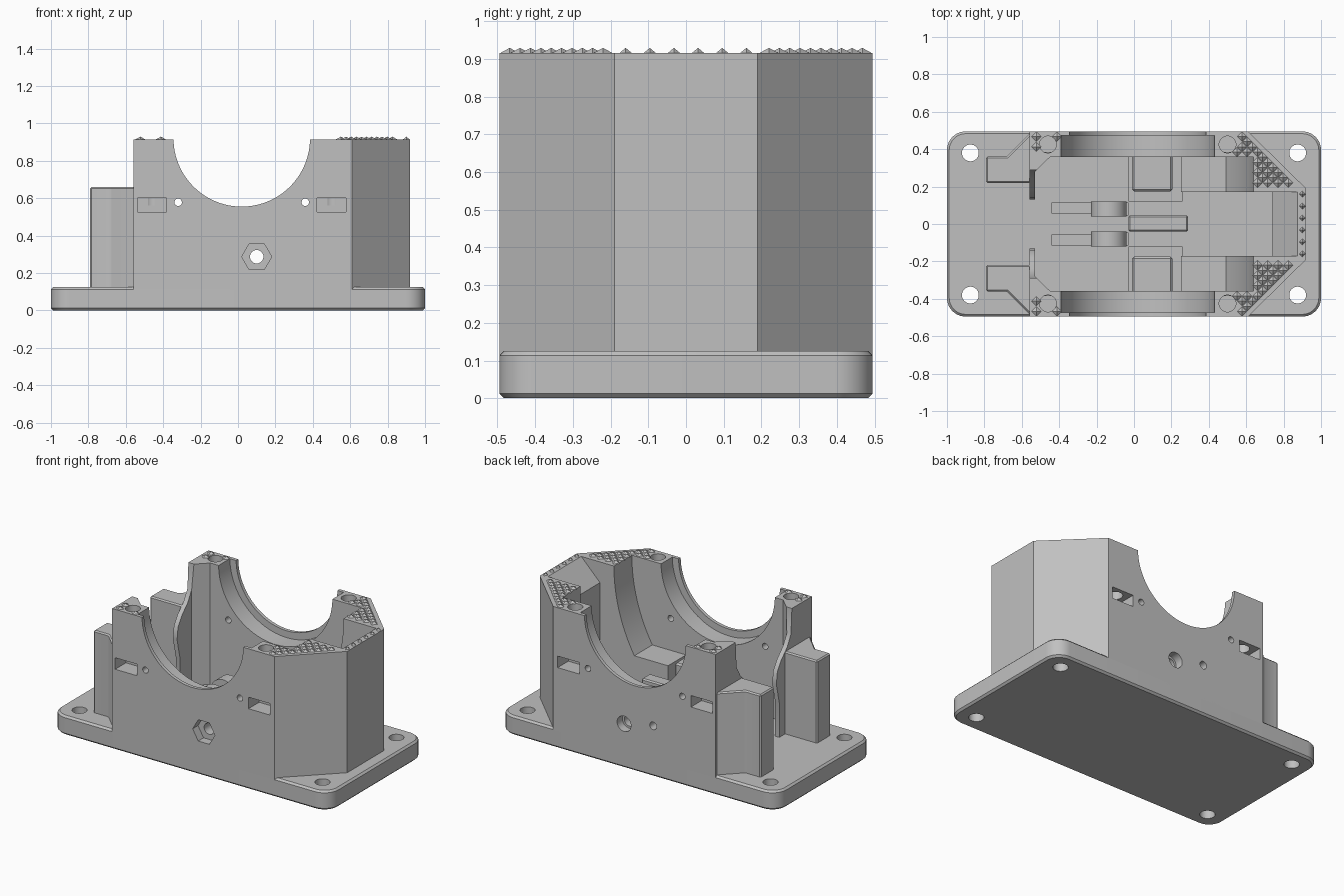
import bpy, bmesh, math
from mathutils import Vector

if "Cube" in bpy.data.objects:
    bpy.data.objects.remove(bpy.data.objects["Cube"], do_unlink=True)

GREY = bpy.data.materials.new("plain grey")
GREY.use_nodes = True
GREY.diffuse_color = (0.53, 0.53, 0.53, 1)
GREY.node_tree.nodes["Principled BSDF"].inputs["Base Color"].default_value = (0.53, 0.53, 0.53, 1)

WALL, INNER, TOP, FLOOR = 0.495, 0.357, 0.915, 0.125
BORE_X, BORE_Z = 0.02, 0.92
AXES = {"x": lambda a, b, t: (t, a, b), "y": lambda a, b, t: (a, t, b), "z": lambda a, b, t: (a, b, t)}
parts = []


def add_mesh(name, bm):
    bmesh.ops.recalc_face_normals(bm, faces=bm.faces)
    mesh = bpy.data.meshes.new(name)
    bm.to_mesh(mesh)
    bm.free()
    mesh.materials.append(GREY)
    ob = bpy.data.objects.new(name, mesh)
    bpy.context.collection.objects.link(ob)
    return ob


def prism(name, pts, axis, lo, hi, keep=False):
    """Extrude a closed outline along one axis."""
    bm = bmesh.new()
    a = [bm.verts.new(AXES[axis](p[0], p[1], lo)) for p in pts]
    b = [bm.verts.new(AXES[axis](p[0], p[1], hi)) for p in pts]
    bm.faces.new(a)
    bm.faces.new(b[::-1])
    n = len(pts)
    for i in range(n):
        bm.faces.new((a[i], b[i], b[(i + 1) % n], a[(i + 1) % n]))
    ob = add_mesh(name, bm)
    if keep:
        parts.append(ob)
    return ob


def arc(cx, cy, r, start=0, end=360, n=64):
    full = end - start == 360
    angles = [math.radians(start + (end - start) * i / n) for i in range(n if full else n + 1)]
    return [(cx + r * math.cos(t), cy + r * math.sin(t)) for t in angles]


def rect(x0, x1, y0, y1):
    return [(x0, y0), (x1, y0), (x1, y1), (x0, y1)]


def apply(ob, mod):
    bpy.context.view_layer.objects.active = ob
    bpy.ops.object.modifier_apply(modifier=mod.name)


def cut(ob, *cutter):
    tool = prism("cutter", *cutter)
    mod = ob.modifiers.new("cut", "BOOLEAN")
    mod.operation, mod.solver, mod.object = "DIFFERENCE", "EXACT", tool
    apply(ob, mod)
    bpy.data.objects.remove(tool, do_unlink=True)


def bevel(ob, width):
    mod = ob.modifiers.new("bevel", "BEVEL")
    mod.width, mod.segments, mod.limit_method = width, 1, "ANGLE"
    mod.angle_limit = math.radians(40)
    apply(ob, mod)


# base plate with rounded corners and four screw holes
outline = []
for sx, sy, start in ((1, 1, 0), (-1, 1, 90), (-1, -1, 180), (1, -1, 270)):
    outline += arc(sx * 0.9, sy * (WALL - 0.1), 0.1, start, start + 90, 10)
plate = prism("base_plate", outline, "z", 0, FLOOR, True)
bevel(plate, 0.012)
for x in (-0.875, 0.875):
    for y in (-0.38, 0.38):
        cut(plate, arc(x, y, 0.045, n=32), "z", -0.1, 0.3)

# housing with a tapered right end
body = prism("housing", [(-0.56, -WALL), (0.61, -WALL), (0.92, -0.19), (0.92, 0.19),
                         (0.61, WALL), (-0.56, WALL)], "z", 0.1, TOP, True)

# main chamber, raised shelf with curved wall, and narrow centre channel
cut(body, [(-0.53, -0.28), (-0.45, -INNER), (0.25, -INNER), (0.25, INNER),
           (-0.45, INNER), (-0.53, 0.28)], "z", 0, 1.1)
R = 1.08
curve = arc(0.64 - R, TOP, R, -30.3, 0, 14)
cut(body, [(0.2, 0.37)] + curve + [(0.64, 1.1), (0.2, 1.1)], "y", -INNER, INNER)
cut(body, [(0.2, 0), (0.74, 0), (0.74, 0.78), (0.88, 0.92), (0.88, 1.1), (0.2, 1.1)], "y", -0.172, 0.172)

# open end: wide at the top, curving in to a narrow slot
half = [(0.16, 0), (0.16, 0.35), (0.13, 0.48), (0.14, 0.56), (0.18, 0.62), (0.24, 0.68), (0.28, 0.75), (0.3, 1.1)]
cut(body, half + [(-y, z) for y, z in half[::-1]], "x", -0.7, -0.5)

# cross bore with a wider bearing seat inside the lips
cut(body, arc(BORE_X, BORE_Z, 0.365, n=96), "y", -0.6, 0.6)
cut(body, arc(BORE_X, BORE_Z, 0.41, n=96), "y", -0.473, 0.473)

# clamping bolt holes and nut slots in the four posts
for x in (-0.46, 0.5):
    for s in (-1, 1):
        cut(body, arc(x, s * 0.425, 0.045, n=32), "z", 0.56, 1.1)
        lo, hi = sorted((s * 0.385, s * 0.6))
        cut(body, rect(x - 0.078, x + 0.078, 0.525, 0.6), "y", lo, hi)

# small pin holes, shaft hole, hex pocket and rear counterbore
for x in (-0.32, 0.36):
    cut(body, arc(x, 0.578, 0.02, n=24), "y", -0.6, 0.6)
SHAFT = arc(0.1, 0.287, 0.036, n=32)
cut(body, SHAFT, "y", -0.6, 0.6)
cut(body, arc(0.1, 0.287, 0.08, n=6), "y", -0.6, -0.44)
cut(body, arc(0.1, 0.287, 0.05, n=32), "y", 0.44, 0.6)
cut(body, arc(-0.11, 0.33, 0.025, n=24), "y", 0.3, 0.6)

# mirrored fittings: end brackets, shaft bosses, floor steps, arms and rollers
for s, side in ((-1, "front"), (1, "rear")):
    def span(a, b):
        return sorted((s * a, s * b))
    bracket = prism(side + "_end_bracket", [(-0.79, s * 0.22), (-0.545, s * 0.22), (-0.545, s * 0.485),
                    (-0.56, s * 0.48), (-0.68, s * 0.36), (-0.79, s * 0.36)], "z", 0.1, 0.66, True)
    bevel(bracket, 0.008)
    boss = prism(side + "_shaft_boss", rect(-0.01, 0.205, 0.1, 0.4), "y", *span(0.175, 0.37), True)
    bevel(boss, 0.01)
    cut(boss, SHAFT, "y", -0.6, 0.6)
    prism(side + "_floor_step", rect(-0.03, 0.26, 0.1, 0.2), "y", *span(0.12, 0.37), True)
    prism(side + "_arm", rect(-0.44, -0.13, 0.1, 0.24), "y", *span(0.055, 0.115), True)
    prism(side + "_roller", arc(-0.135, 0.265, 0.095, n=32), "y", *span(0.04, 0.12), True)
    prism(side + "_roller_stand", rect(-0.2, -0.03, 0.1, 0.24), "y", *span(0.045, 0.115), True)

# centre tongue between the rollers
tongue = prism("centre_tongue", rect(-0.03, 0.29, 0.1, 0.36), "y", -0.04, 0.045, True)
bevel(tongue, 0.008)
cut(tongue, SHAFT, "y", -0.6, 0.6)

# grip studs on the top rim
STEP = 0.055
bm = bmesh.new()


def stud(x, y, r, h):
    tip = bm.verts.new((x, y, TOP + h))
    ring = [bm.verts.new((x + dx * r, y + dy * r, TOP - 0.001)) for dx, dy in ((1, 0), (0, 1), (-1, 0), (0, -1))]
    for i in range(4):
        bm.faces.new((ring[i], ring[(i + 1) % 4], tip))


def on_rim(x, y):
    y = abs(y)
    if y > WALL - 0.02 or x < -0.54 or x + y > 1.08 or x > 0.87:
        return False
    if any(math.hypot(x - bx, y - 0.425) < 0.062 for bx in (-0.46, 0.5)):
        return False
    if x < 0.66:
        return y > INNER + 0.02 and (x < -0.41 or x > 0.45)
    return y > 0.195


for row in range(-18, 19):
    for col in range(-20, 40):
        x, y = (col + row % 2 / 2) * STEP / 1, row * STEP / 2
        if on_rim(x, y):
            stud(x, y, STEP / 2, 0.014)
for i in range(6):
    stud(0.9, (i - 2.5) * 0.064, 0.018, 0.014)
parts.append(add_mesh("grip_studs", bm))

# smooth the round surfaces, keep edges sharp
bpy.ops.object.select_all(action="DESELECT")
for ob in parts[:-1]:
    ob.select_set(True)
bpy.context.view_layer.objects.active = body
bpy.ops.object.shade_smooth_by_angle(angle=math.radians(28))
